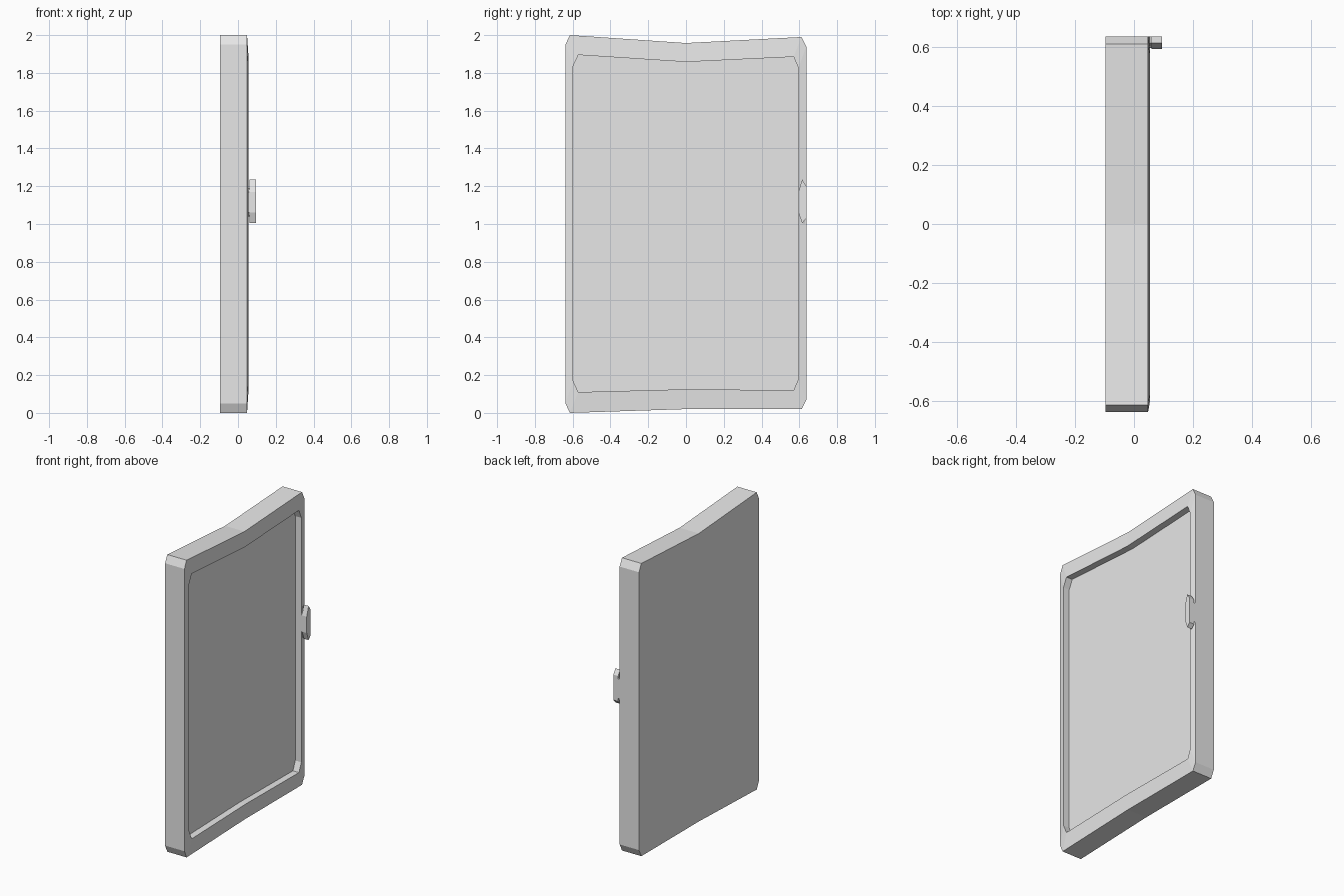
import bpy
import bmesh

cube = bpy.data.objects.get("Cube")
if cube:
    bpy.data.objects.remove(cube, do_unlink=True)

grey = bpy.data.materials.new("light grey")
grey.use_nodes = True
colour = (0.8, 0.8, 0.8, 1)
grey.diffuse_color = colour
grey.node_tree.nodes["Principled BSDF"].inputs["Base Color"].default_value = colour


def loft(name, rings):
    """Join (x, outline) rings of y-z points into a closed flat-shaded solid."""
    bm = bmesh.new()
    loops = [[bm.verts.new((x, y, z)) for y, z in pts] for x, pts in rings]
    for a, b in zip(loops, loops[1:]):
        n = len(a)
        for i in range(n):
            j = (i + 1) % n
            bm.faces.new((a[i], a[j], b[j], b[i]))
    for cap in (loops[0], loops[-1]):
        bm.faces.new(cap)
    bmesh.ops.recalc_face_normals(bm, faces=bm.faces)
    mesh = bpy.data.meshes.new(name)
    bm.to_mesh(mesh)
    bm.free()
    mesh.materials.append(grey)
    obj = bpy.data.objects.new(name, mesh)
    bpy.context.collection.objects.link(obj)
    return obj


# Slab with clipped corners, a dipped top and a recessed front panel
outer = [(-0.638, 0.05), (-0.615, 0), (0, 0.02), (0.612, 0.02), (0.637, 0.07),
         (0.637, 1.94), (0.612, 1.99), (0, 1.958), (-0.615, 2), (-0.638, 1.95)]
inner = [(-0.598, 0.17), (-0.57, 0.11), (0, 0.125), (0.57, 0.12), (0.595, 0.18),
         (0.595, 1.825), (0.57, 1.885), (0, 1.858), (-0.57, 1.895), (-0.598, 1.835)]
loft("recessed_panel", [(-0.096, outer), (0.048, outer), (0.055, inner), (0.01, inner)])

# Faceted latch head
head = [(0.595, 1.06), (0.615, 1.005), (0.637, 1.03),
        (0.637, 1.2), (0.615, 1.235), (0.595, 1.17)]
loft("latch_head", [(0.06, head), (0.095, head)])

# Narrow neck flaring to pointed ends on the rim
base = [(0.597, 1.06), (0.615, 0.95), (0.637, 1.03),
        (0.637, 1.19), (0.615, 1.285), (0.597, 1.17)]
neck = [(0.597, 1.06), (0.615, 1.04), (0.637, 1.05),
        (0.637, 1.18), (0.615, 1.19), (0.597, 1.17)]
loft("latch_neck", [(0.045, base), (0.055, neck), (0.062, neck)])
